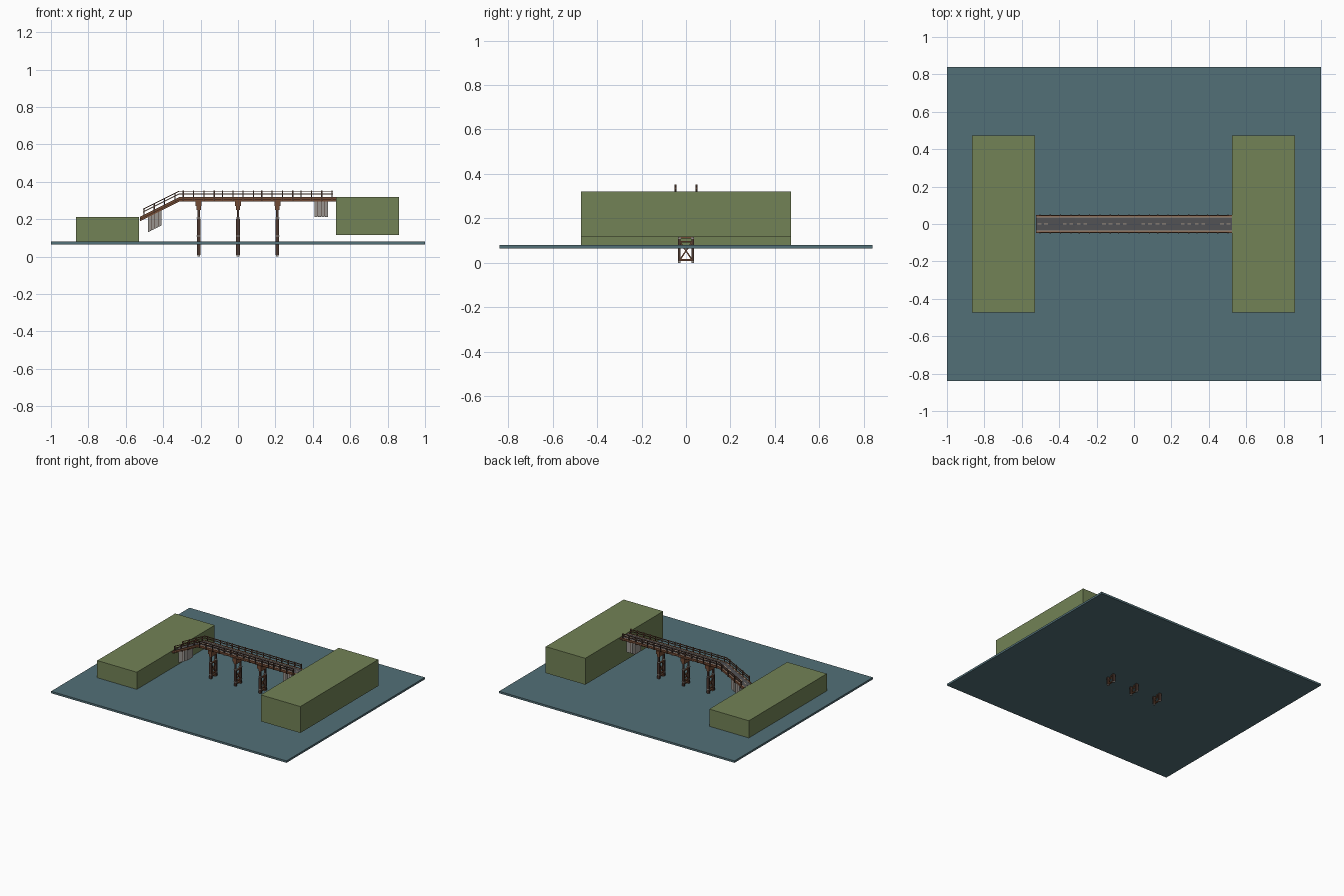
import bpy
import bmesh
from mathutils import Vector

cube = bpy.data.objects.get("Cube")
if cube:
    bpy.data.objects.remove(cube, do_unlink=True)


def material(name, r, g, b):
    m = bpy.data.materials.new(name)
    m.use_nodes = True
    m.diffuse_color = (r, g, b, 1)
    m.node_tree.nodes["Principled BSDF"].inputs["Base Color"].default_value = (r, g, b, 1)
    return m


WATER = material("water blue", 0.085, 0.16, 0.185)
GRASS = material("bank green", 0.17, 0.225, 0.093)
ROAD = material("asphalt grey", 0.085, 0.085, 0.09)
RUST = material("rust brown", 0.17, 0.07, 0.035)
DARK = material("dark brown", 0.07, 0.038, 0.028)
STONE = material("concrete grey", 0.32, 0.3, 0.28)
PAINT = material("line paint", 0.42, 0.33, 0.25)

TILE = 0.21          # length of one bridge section
BEND = -0.315        # where the ramp meets the level deck
SLOPE = 0.5
centres = [TILE * i for i in range(-2, 3)]


class Part:
    """Collects boxes and bars into one object."""

    def __init__(self, name, mat):
        self.name, self.mat, self.bm = name, mat, bmesh.new()

    def box(self, x0, x1, y0, y1, z0, z1):
        verts = bmesh.ops.create_cube(self.bm, size=1)["verts"]
        for v in verts:
            v.co = Vector((x0 + (v.co.x + 0.5) * (x1 - x0),
                           y0 + (v.co.y + 0.5) * (y1 - y0),
                           z0 + (v.co.z + 0.5) * (z1 - z0)))

    def pair(self, x0, x1, y0, y1, z0, z1):
        self.box(x0, x1, y0, y1, z0, z1)
        self.box(x0, x1, -y1, -y0, z0, z1)

    def bar(self, a, b, w):
        a, b = Vector(a), Vector(b)
        turn = (b - a).to_track_quat('Z', 'Y')
        for v in bmesh.ops.create_cube(self.bm, size=1)["verts"]:
            v.co = (a + b) / 2 + turn @ Vector((v.co.x * w, v.co.y * w, v.co.z * (b - a).length))

    def finish(self, ramp=False):
        if ramp:
            for v in self.bm.verts:
                v.co.z += SLOPE * min(0, v.co.x - BEND)
        mesh = bpy.data.meshes.new(self.name)
        self.bm.to_mesh(mesh)
        self.bm.free()
        mesh.materials.append(self.mat)
        bpy.context.collection.objects.link(bpy.data.objects.new(self.name, mesh))


# Water slab and the two banks
water = Part("water", WATER)
water.box(-1, 1, -0.84, 0.84, 0.065, 0.08)
water.finish()
for name, x, z0, z1 in (("low_bank", -0.697, 0.075, 0.212), ("high_bank", 0.693, 0.117, 0.32)):
    bank = Part(name, GRASS)
    bank.box(x - 0.168, x + 0.168, -0.473, 0.473, z0, z1)
    bank.finish()

# Deck sections with girders, edge lines, dashes and railings
road = Part("road_deck", ROAD)
girders = Part("deck_girders", RUST)
kerbs = Part("deck_kerbs", RUST)
lines = Part("road_lines", PAINT)
rails = Part("railing_bars", RUST)
posts = Part("railing_posts", DARK)
for c in centres:
    a, b = c - TILE / 2, c + TILE / 2
    road.box(a, b, -0.04, 0.04, 0.305, 0.315)
    kerbs.pair(a, b, 0.04, 0.049, 0.303, 0.318)
    girders.pair(a, b, 0.026, 0.036, 0.294, 0.305)
    lines.pair(a, b, 0.034, 0.039, 0.3145, 0.317)
    for i in range(4):
        girders.box(c - 0.088 + i * 0.055, c - 0.078 + i * 0.055, -0.044, 0.044, 0.296, 0.305)
    for offset in (-0.085, -0.05, 0.05, 0.085):
        lines.box(c + offset - 0.01, c + offset + 0.01, -0.004, 0.004, 0.3145, 0.316)
    ra, rb = max(a, -0.508), min(b, 0.507)
    for z in (0.333, 0.347):
        rails.pair(ra, rb, 0.043, 0.048, z, z + 0.005)
    for i in range(4):
        x = c - 0.083 + i * 0.0553
        posts.pair(x - 0.003, x + 0.003, 0.045, 0.052, 0.3, 0.353)
for part in (road, girders, kerbs, lines, rails, posts):
    part.finish(ramp=True)

# Sheet piles hanging below both end sections
piles = Part("abutment_piles", STONE)
ties = Part("abutment_ties", DARK)
for c, side in ((-2 * TILE, -1), (2 * TILE, 1)):
    for i in range(4):
        x = c + side * (0.025 + (i - 1.5) * 0.019)
        piles.box(x - 0.008, x + 0.008, -0.036, 0.036, 0.213, 0.296)
    x = c + side * 0.025
    ties.box(x - 0.034, x + 0.034, -0.034, 0.034, 0.216, 0.294)
piles.finish(ramp=True)
ties.finish(ramp=True)

# Braced trestle piers
legs = Part("pier_legs", DARK)
braces = Part("pier_braces", RUST)
collars = Part("pier_collars", STONE)
for c in (-TILE, 0, TILE):
    legs.pair(c - 0.01, c + 0.01, 0.024, 0.036, 0.008, 0.2)
    legs.pair(c - 0.006, c + 0.006, 0.025, 0.035, 0.2, 0.255)
    collars.pair(c - 0.007, c + 0.007, 0.024, 0.036, 0, 0.008)
    for z in (0.108, 0.203):
        collars.pair(c - 0.0108, c + 0.0108, 0.0235, 0.0365, z, z + 0.006)
    for z in (0.012, 0.095, 0.114, 0.195):
        braces.box(c - 0.006, c + 0.006, -0.034, 0.034, z - 0.004, z + 0.004)
    for z0, z1 in ((0.014, 0.093), (0.116, 0.193)):
        for s in (-1, 1):
            braces.bar((c + s * 0.003, -0.027 * s, z0), (c + s * 0.003, 0.027 * s, z1), 0.006)
    # Stepped cap carrying the girders
    braces.box(c - 0.011, c + 0.011, -0.038, 0.038, 0.25, 0.272)
    braces.box(c - 0.016, c + 0.016, -0.044, 0.044, 0.27, 0.296)
for part in (legs, braces, collars):
    part.finish()
